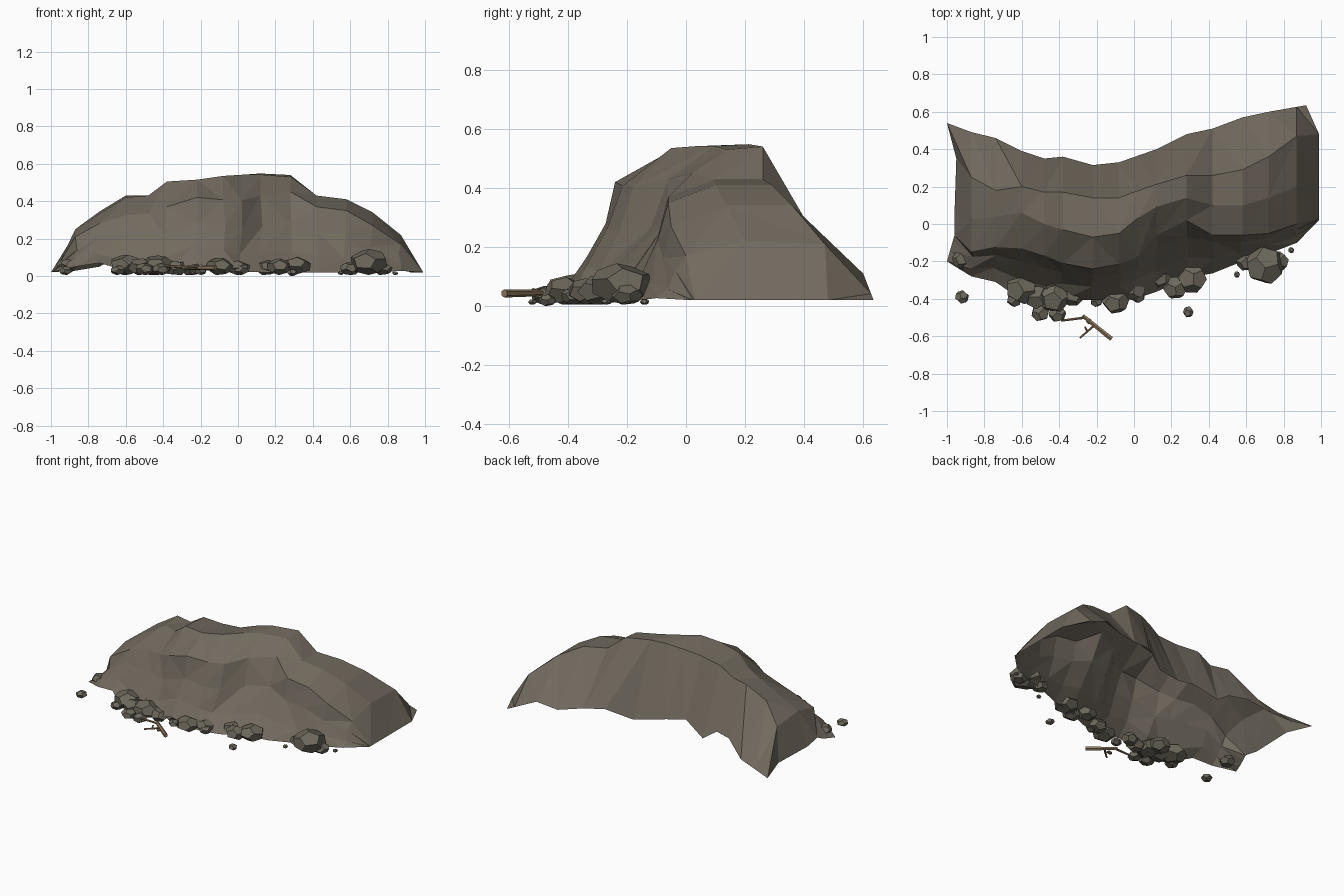
import bpy, bmesh, random
from mathutils import Vector, Euler

cube = bpy.data.objects.get("Cube")
if cube:
    bpy.data.objects.remove(cube, do_unlink=True)
rng = random.Random(7)


def make_material(name, rgb):
    material = bpy.data.materials.new(name)
    material.use_nodes = True
    color = (*rgb, 1)
    material.diffuse_color = color
    shader = material.node_tree.nodes["Principled BSDF"]
    shader.inputs["Base Color"].default_value = color
    shader.inputs["Roughness"].default_value = 0.9
    return material


cliff_stone = make_material("cliff stone", (0.165, 0.143, 0.112))
loose_stone = make_material("loose stone", (0.152, 0.138, 0.106))
dry_wood = make_material("dry wood", (0.28, 0.19, 0.11))


def add_object(name, bm, material):
    mesh = bpy.data.meshes.new(name)
    bm.to_mesh(mesh)
    bm.free()
    mesh.materials.append(material)
    obj = bpy.data.objects.new(name, mesh)
    bpy.context.collection.objects.link(obj)
    return obj


def sample(line, x):
    """Point on a polyline at the given x."""
    for a, b in zip(line, line[1:]):
        if x <= b[0]:
            t = (x - a[0]) / (b[0] - a[0])
            return Vector(a).lerp(Vector(b), max(t, 0))
    return Vector(line[-1])


# Contour lines of the cliff, each running from left to right
front_base = [(-1, -.2, .02), (-.87, -.28, .05), (-.74, -.31, .07), (-.65, -.4, .03),
              (-.5, -.42, .02), (-.3, -.4, .03), (-.18, -.41, .08), (-.08, -.41, .03),
              (.06, -.39, .02), (.3, -.28, .02), (.45, -.26, .02), (.58, -.2, .02),
              (.75, -.15, .02), (.92, -.08, .03), (.99, .02, .02)]
brow = [(-.96, -.06, .06), (-.87, -.15, .21), (-.67, -.11, .32), (-.5, -.16, .33),
        (-.38, -.21, .37), (-.22, -.24, .42), (0, -.2, .4), (.12, -.06, .43),
        (.28, .02, .45), (.42, -.06, .37), (.58, -.06, .35), (.72, -.05, .27),
        (.87, 0, .17), (.99, .03, .02)]
crest = [(-.96, .05, .04), (-.87, .02, .25), (-.6, .06, .42), (-.48, 0, .43),
         (-.38, -.03, .505), (-.22, -.07, .515), (-.08, -.05, .535), (.08, .08, .545),
         (.28, .14, .53), (.42, .1, .43), (.58, .1, .41), (.72, .14, .34),
         (.87, .2, .22), (.99, .22, .02)]
back_crest = [(-.95, .35, .04), (-.87, .25, .23), (-.74, .18, .345), (-.6, .2, .43),
              (-.48, .17, .43), (-.38, .17, .49), (-.22, .14, .5), (-.08, .14, .51),
              (.08, .2, .55), (.28, .26, .54), (.42, .26, .43), (.58, .29, .41),
              (.72, .36, .34), (.87, .47, .21), (.99, .48, .02)]
back_base = [(-1, .54, .02), (-.84, .48, .03), (-.74, .46, .05), (-.6, .39, .13),
             (-.48, .35, .13), (-.38, .36, .06), (-.22, .315, .13), (-.08, .33, .1),
             (.12, .4, .07), (.28, .48, .13), (.42, .51, .11), (.58, .57, .08),
             (.72, .6, .11), (.92, .635, .02)]
stations = [-1, -.87, -.74, -.6, -.48, -.38, -.22, -.08, .02, .12, .28, .42, .58, .72, .87, 1]


def wall_row(y_part, z_part):
    """Row on the steep front between its base and its brow."""
    row = []
    for i, x in enumerate(stations):
        low, high = sample(front_base, x), sample(brow, x)
        p = low.lerp(high, y_part)
        p.z = low.z + (high.z - low.z) * z_part
        if 0 < i < len(stations) - 1:
            p += Vector([rng.uniform(-.015, .015) for _ in range(3)])
        row.append(p)
    return row


def plain_row(line):
    return [sample(line, x) for x in stations]


# Cliff shell, open underneath
rows = [plain_row(front_base), wall_row(.4, .25), wall_row(.76, .6), plain_row(brow),
        plain_row(crest), plain_row(back_crest), plain_row(back_base)]
bm = bmesh.new()
grid = [[bm.verts.new(p) for p in row] for row in rows]
for lower, upper in zip(grid, grid[1:]):
    for i in range(len(stations) - 1):
        a, b, c, d = lower[i], lower[i + 1], upper[i + 1], upper[i]
        if rng.random() < .5:
            bm.faces.new((a, b, c))
            bm.faces.new((a, c, d))
        else:
            bm.faces.new((a, b, d))
            bm.faces.new((b, c, d))
bmesh.ops.remove_doubles(bm, verts=bm.verts, dist=.001)
add_object("cliff", bm, cliff_stone)


# Fallen boulders and pebbles: x, y, radius and height of the underside
def add_rock(name, x, y, radius, floor=.005):
    # Twelve-sided chunk: hull around the face centres of a ball
    ball = bmesh.new()
    bmesh.ops.create_icosphere(ball, subdivisions=1, radius=radius * 1.3)
    turn = Euler([rng.uniform(0, 6) for _ in range(3)]).to_matrix()
    squash = Vector((rng.uniform(.95, 1.08), rng.uniform(.95, 1.08), rng.uniform(.62, .72)))
    rock = bmesh.new()
    for face in ball.faces:
        rock.verts.new(turn @ face.calc_center_median() * 1 * Vector((1, 1, 1)).length / 3 ** .5)
    ball.free()
    for v in rock.verts:
        v.co = v.co * squash
    bmesh.ops.convex_hull(rock, input=rock.verts)
    bmesh.ops.dissolve_limit(rock, angle_limit=.1, verts=rock.verts, edges=rock.edges)
    bottom = min(v.co.z for v in rock.verts)
    bmesh.ops.translate(rock, verts=rock.verts, vec=(x, y, floor - bottom))
    add_object(name, rock, loose_stone)


boulders = [(-.6, -.34, .088), (-.43, -.39, .08), (-.1, -.41, .072), (.31, -.29, .075),
            (.7, -.22, .098), (.22, -.34, .062), (-.52, -.38, .07), (-.33, -.38, .06),
            (.77, -.2, .055), (.6, -.2, .05), (-.46, -.3, .07), (0, -.35, .06),
            (.15, -.28, .06), (-.25, -.34, .055)]
stones = [(-.92, -.19, .05, .03), (-.92, -.39, .036), (-.5, -.47, .048),
          (-.41, -.48, .045), (-.64, -.4, .04), (-.2, -.41, .035), (.02, -.38, .04)]
pebbles = [(.29, -.47, .028, 0), (.55, -.27, .016), (.84, -.14, .016), (-.24, -.52, .015)]
for kind, group in (("boulder", boulders), ("stone", stones), ("pebble", pebbles)):
    for i, spot in enumerate(group):
        add_rock(f"{kind}_{i + 1}", *spot)


# Broken branch with side twigs
def add_stick(name, start, end, radius):
    start, end = Vector(start), Vector(end)
    axis = end - start
    stick = bmesh.new()
    bmesh.ops.create_cone(stick, cap_ends=True, segments=6, radius1=radius,
                          radius2=radius * .8, depth=axis.length)
    turn = axis.to_track_quat("Z", "Y").to_matrix()
    bmesh.ops.rotate(stick, verts=stick.verts, matrix=turn)
    bmesh.ops.translate(stick, verts=stick.verts, vec=(start + end) / 2)
    add_object(name, stick, dry_wood)


add_stick("branch", (-.12, -.615, .043), (-.275, -.49, .045), .014)
add_stick("long_twig", (-.26, -.5, .045), (-.39, -.517, .055), .008)
add_stick("side_twig", (-.21, -.54, .043), (-.29, -.61, .04), .007)
add_stick("twig_stub", (-.25, -.575, .042), (-.262, -.55, .05), .006)
